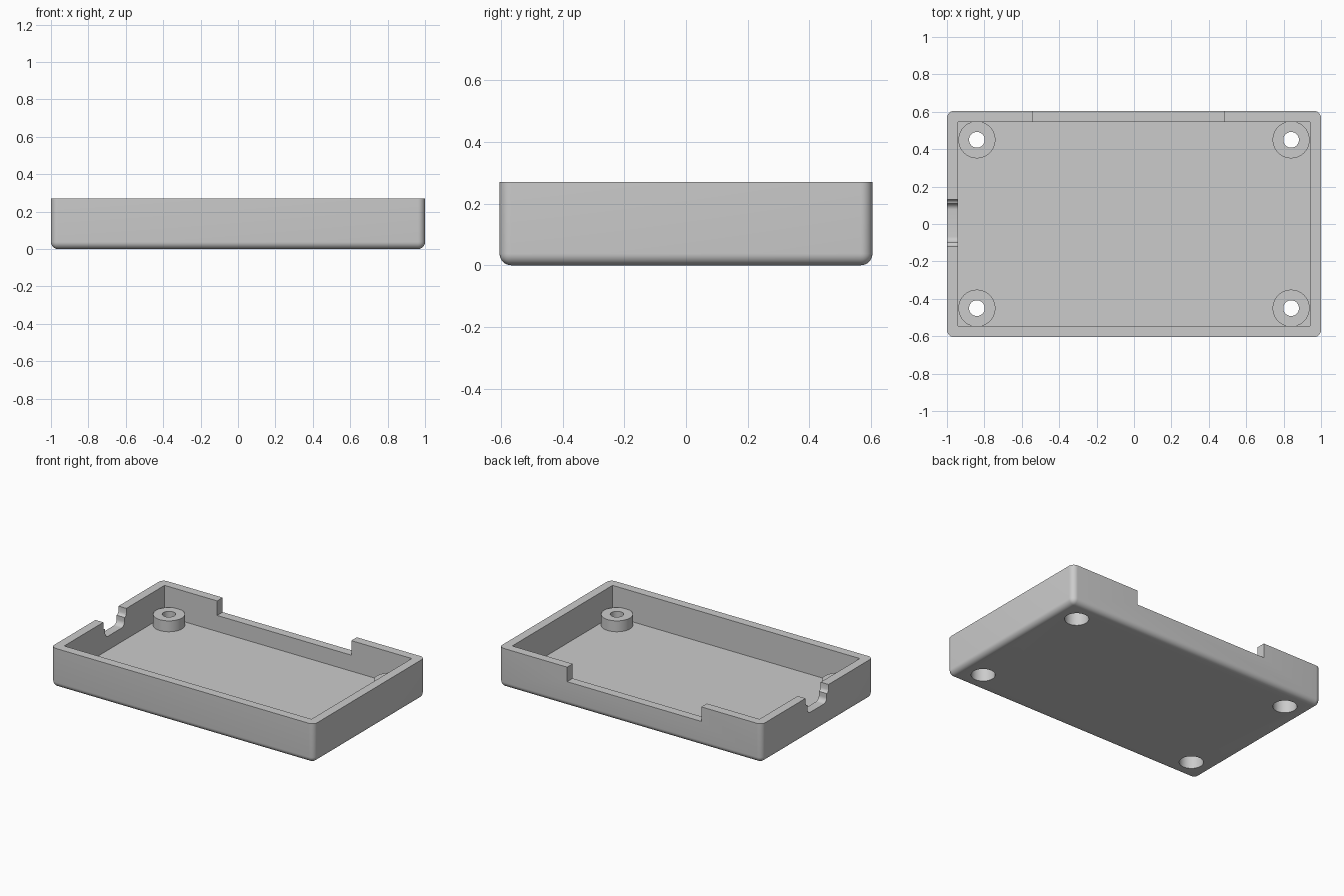
import bpy, bmesh, math
from mathutils import Matrix, Vector

default = bpy.data.objects.get("Cube")
if default:
    bpy.data.objects.remove(default, do_unlink=True)

# Overall sizes
HALF_X, HALF_Y, HEIGHT = 1.0, 0.605, 0.27
WALL, FLOOR, ROUND = 0.06, 0.06, 0.038
BOSS_X, BOSS_Y, BOSS_TOP = 0.84, 0.45, 0.135

grey = bpy.data.materials.new("light grey plastic")
grey.use_nodes = True
COLOUR = (0.6, 0.6, 0.6, 1)
grey.diffuse_color = COLOUR
grey.node_tree.nodes["Principled BSDF"].inputs["Base Color"].default_value = COLOUR


def make_object(name, bm):
    bmesh.ops.recalc_face_normals(bm, faces=bm.faces)
    mesh = bpy.data.meshes.new(name)
    bm.to_mesh(mesh)
    bm.free()
    mesh.materials.append(grey)
    obj = bpy.data.objects.new(name, mesh)
    bpy.context.collection.objects.link(obj)
    return obj


def box_mesh(low, high):
    low, high = Vector(low), Vector(high)
    bm = bmesh.new()
    bmesh.ops.create_cube(bm, size=1, matrix=Matrix.Translation((low + high) / 2)
                          @ Matrix.Diagonal((*(high - low), 1)))
    return bm


def cylinder(name, x, y, low, high, radius):
    bm = bmesh.new()
    bmesh.ops.create_cone(bm, cap_ends=True, segments=48, radius1=radius, radius2=radius,
                          depth=high - low, matrix=Matrix.Translation((x, y, (low + high) / 2)))
    return make_object(name, bm)


def combine(target, tool, operation):
    tool.hide_render = True
    mod = target.modifiers.new(tool.name, "BOOLEAN")
    mod.object, mod.operation, mod.solver = tool, operation, "EXACT"
    bpy.context.view_layer.objects.active = target
    bpy.ops.object.modifier_apply(modifier=mod.name)
    bpy.data.objects.remove(tool, do_unlink=True)


# Outer shell: rounded upright and bottom edges, crisp rim
bm = box_mesh((-HALF_X, -HALF_Y, 0), (HALF_X, HALF_Y, HEIGHT))
soft = [e for e in bm.edges if min(v.co.z for v in e.verts) < 0.01]
bmesh.ops.bevel(bm, geom=soft, offset=ROUND, segments=8, profile=0.5, affect="EDGES")
tray = make_object("enclosure_tray", bm)

# Hollow interior
inside_x, inside_y = HALF_X - WALL, HALF_Y - WALL
combine(tray, make_object("cavity_cutter", box_mesh(
    (-inside_x, -inside_y, FLOOR), (inside_x, inside_y, 1))), "DIFFERENCE")

# Wide cutout in the back wall
combine(tray, make_object("back_cutout", box_mesh(
    (-0.54, inside_y - 0.002, 0.17), (0.48, 1, 1))), "DIFFERENCE")

# Stepped, rounded connector notch in the right wall
half = [(0.125, 0.4), (0.125, 0.235), (0.121, 0.224), (0.113, 0.217), (0.105, 0.215)]
for i in range(9):
    a = math.pi / 2 * i / 8
    half.append((0.072 + 0.033 * math.cos(a), 0.188 - 0.033 * math.sin(a)))
profile = half + [(-y, z) for y, z in reversed(half)]
bm = bmesh.new()
face = bm.faces.new([bm.verts.new((-1.1, y + 0.005, z)) for y, z in profile])
grown = bmesh.ops.extrude_face_region(bm, geom=[face])["geom"]
bmesh.ops.translate(bm, vec=(0.2, 0, 0),
                    verts=[v for v in grown if isinstance(v, bmesh.types.BMVert)])
combine(tray, make_object("connector_cutout", bm), "DIFFERENCE")

# Screw bosses with counterbored through holes
for x in (-BOSS_X, BOSS_X):
    for y in (-BOSS_Y, BOSS_Y):
        combine(tray, cylinder("screw_boss", x, y, FLOOR / 2, BOSS_TOP, 0.099), "UNION")
        combine(tray, cylinder("screw_hole", x, y, -0.1, 0.2, 0.042), "DIFFERENCE")
        combine(tray, cylinder("counterbore", x, y, -0.1, 0.09, 0.075), "DIFFERENCE")

# Smooth rounded areas, keep hard edges sharp
bpy.ops.object.select_all(action="DESELECT")
tray.select_set(True)
bpy.context.view_layer.objects.active = tray
bpy.ops.object.shade_smooth_by_angle(angle=math.radians(30))
